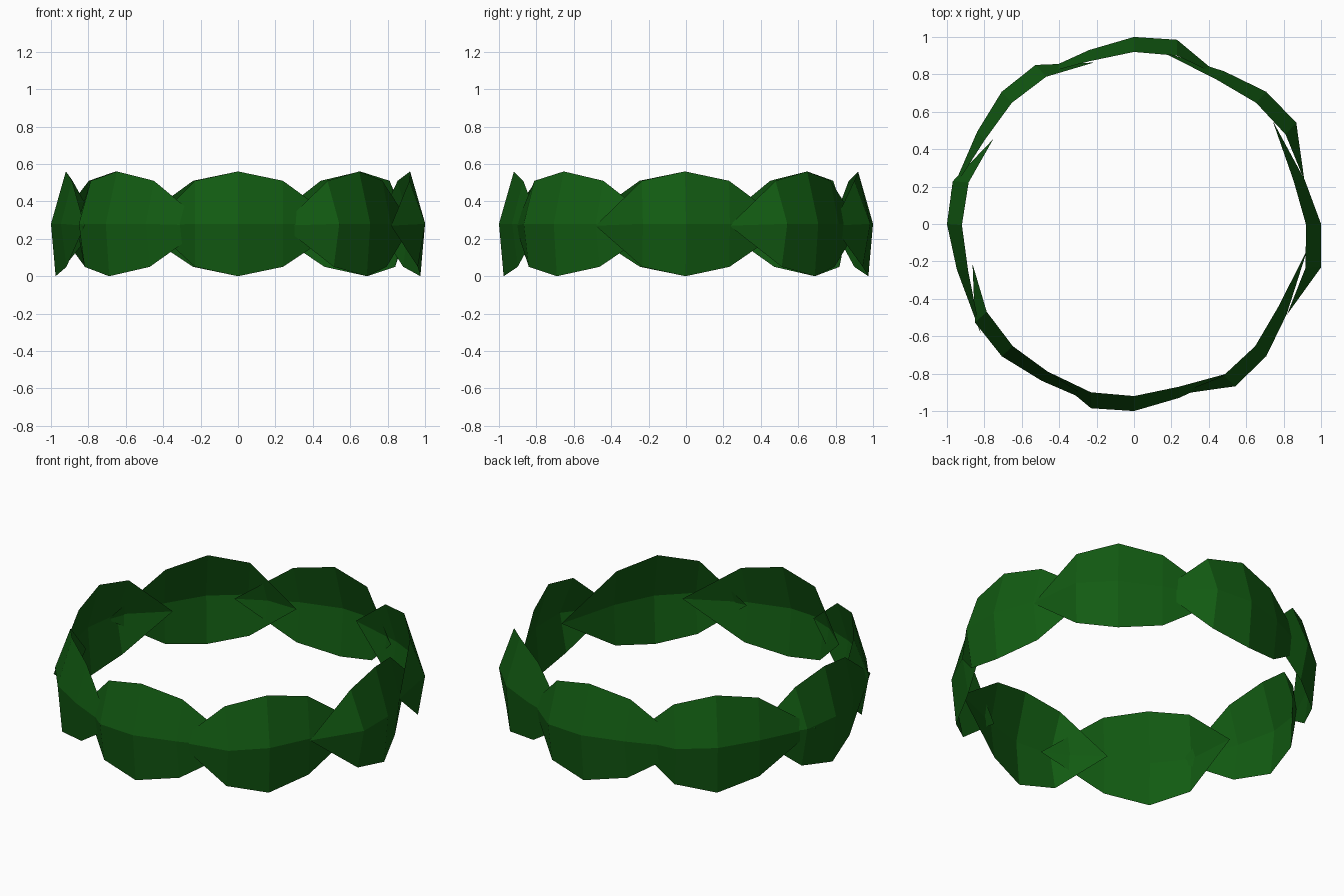
import bpy, bmesh
from math import cos, radians
from mathutils import Matrix, Vector

cube = bpy.data.objects.get("Cube")
if cube:
    bpy.data.objects.remove(cube)

green = bpy.data.materials.new("leaf green")
green.use_nodes = True
colour = (0.006, 0.105, 0.006, 1)
green.diffuse_color = colour
green.node_tree.nodes["Principled BSDF"].inputs["Base Color"].default_value = colour

# One leaf: bottom, midrib and top points at three stations, plus two tips
STATIONS = [
    [(-0.23, -0.945, 0.05), (-0.23, -0.985, 0.28), (-0.23, -0.90, 0.51)],
    [(0, -0.975, 0), (0, -1, 0.28), (0, -0.92, 0.56)],
    [(0.24, -0.90, 0.05), (0.24, -0.93, 0.28), (0.24, -0.87, 0.51)],
]
OUTER_TIP = (-0.47, -0.785, 0.27)
INNER_TIP = (0.57, -0.78, 0.27)


def make_leaf(name, angle):
    bm = bmesh.new()
    rows = [[bm.verts.new(p) for p in row] for row in STATIONS]
    first, last = bm.verts.new(OUTER_TIP), bm.verts.new(INNER_TIP)
    for i in range(2):
        bm.faces.new((first, rows[0][i], rows[0][i + 1]))
        for a, b in zip(rows, rows[1:]):
            bm.faces.new((a[i], b[i], b[i + 1], a[i + 1]))
        bm.faces.new((rows[-1][i], last, rows[-1][i + 1]))
    # Tilt the leaf about its middle, then swing it round the ring
    pivot = Vector((0, -1, 0))
    tilt = Matrix.Rotation(0.07 * cos(angle), 4, "Z")
    place = (Matrix.Rotation(angle + radians(90), 4, "Z")
             @ Matrix.Translation(pivot) @ tilt @ Matrix.Translation(-pivot))
    bm.transform(place)
    bm.normal_update()
    mesh = bpy.data.meshes.new(name)
    bm.to_mesh(mesh)
    bm.free()
    mesh.materials.append(green)
    leaf = bpy.data.objects.new(name, mesh)
    bpy.context.collection.objects.link(leaf)


# Ring of eight overlapping leaves
for n in range(8):
    make_leaf(f"wreath_leaf_{n + 1}", radians(45 * n))
